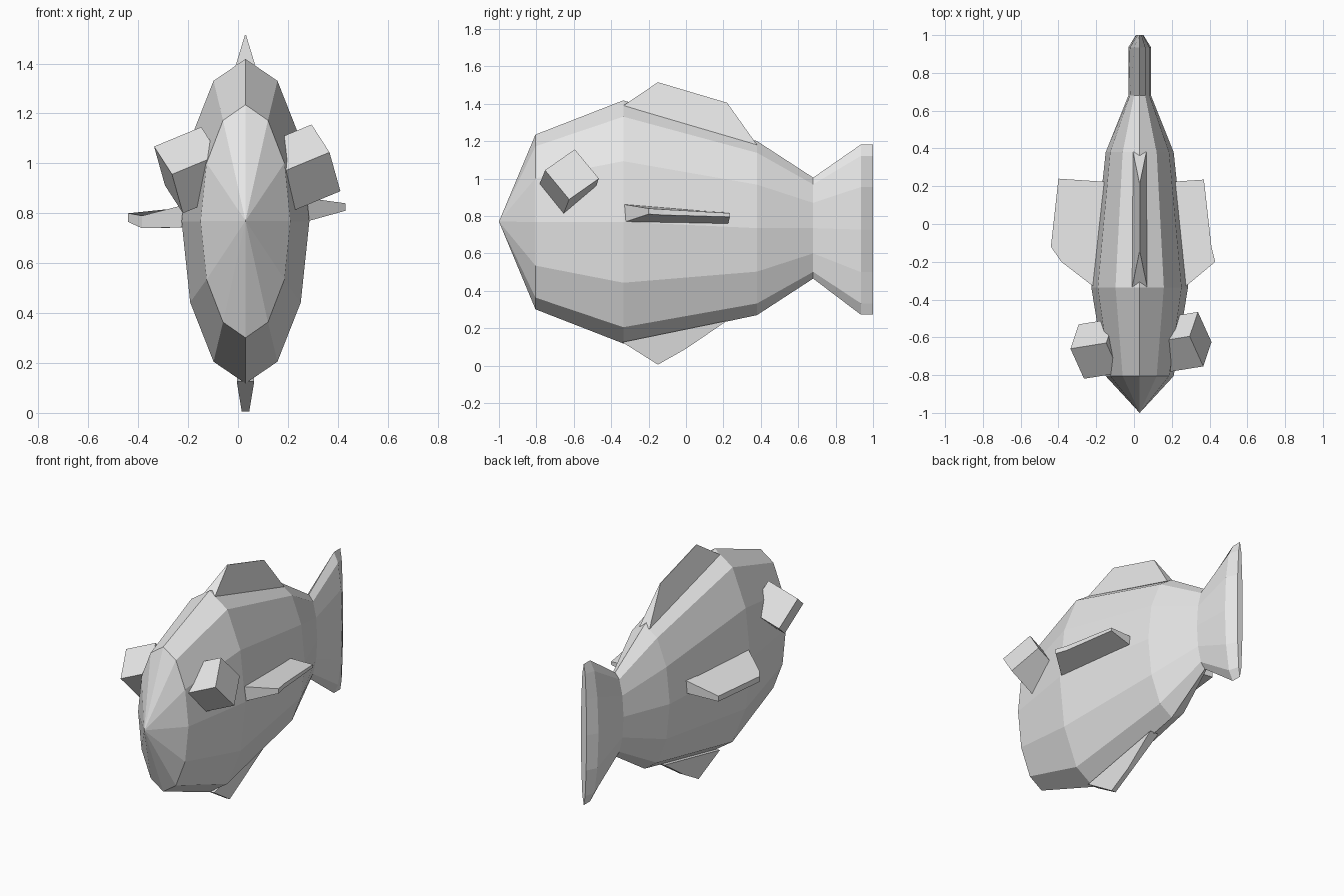
import bpy, bmesh, math
from mathutils import Vector, Matrix

old = bpy.data.objects.get("Cube")
if old:
    bpy.data.objects.remove(old, do_unlink=True)

grey = bpy.data.materials.new("plain_grey")
grey.use_nodes = True
GREY = (0.8, 0.8, 0.8, 1)
grey.diffuse_color = GREY
grey.node_tree.nodes["Principled BSDF"].inputs["Base Color"].default_value = GREY

MID = 0.03  # x of the body's centre plane


def finish(name, bm):
    bmesh.ops.recalc_face_normals(bm, faces=bm.faces)
    mesh = bpy.data.meshes.new(name)
    bm.to_mesh(mesh)
    bm.free()
    mesh.materials.append(grey)
    ob = bpy.data.objects.new(name, mesh)
    bpy.context.collection.objects.link(ob)
    return ob


def bridge(bm, a, b):
    n = len(a)
    for i in range(n):
        j = (i + 1) % n
        bm.faces.new((a[i], a[j], b[j], b[i]))


def slab(name, side_a, side_b):
    """Solid between two matching outlines."""
    bm = bmesh.new()
    a = [bm.verts.new(p) for p in side_a]
    b = [bm.verts.new(p) for p in side_b]
    bm.faces.new(a)
    bm.faces.new(b)
    bridge(bm, a, b)
    return finish(name, bm)


# Body and tail: twelve-sided oval rings (y, centre z, half width, half height)
RINGS = [(-0.805, 0.768, 0.18, 0.467), (-0.335, 0.768, 0.256, 0.65),
         (0.38, 0.735, 0.18, 0.465), (0.68, 0.735, 0.06, 0.27),
         (0.935, 0.727, 0.06, 0.455), (1.0, 0.727, 0.02, 0.455)]
bm = bmesh.new()
rings = []
for y, zc, w, h in RINGS:
    angles = [math.tau * i / 12 for i in range(12)]
    rings.append([bm.verts.new((MID + w * math.sin(t), y, zc + h * math.cos(t)))
                  for t in angles])
for a, b in zip(rings, rings[1:]):
    bridge(bm, a, b)
nose = bm.verts.new((MID, -1, 0.77))
for i in range(12):
    bm.faces.new((nose, rings[0][i], rings[0][i - 1]))
bm.faces.new(rings[-1])
finish("body", bm)


# Upper and lower fins: outlines of (y, z, half thickness)
def upright_fin(name, outline):
    slab(name, [(MID - t, y, z) for y, z, t in outline],
         [(MID + t, y, z) for y, z, t in outline])


upright_fin("dorsal_fin", [(-0.335, 1.39, 0.04), (-0.15, 1.515, 0.002),
                           (0.22, 1.405, 0.002), (0.38, 1.18, 0.035)])
upright_fin("belly_fin", [(-0.34, 0.125, 0.035), (-0.15, 0.005, 0.015),
                          (0.0, 0.09, 0.015), (0.22, 0.24, 0.03)])

# Side fins: outlines of (x, y, top z, bottom z)
SIDE_FINS = {
    "left_fin": [(0.25, -0.35, 0.865, 0.76), (0.43, -0.2, 0.84, 0.81),
                 (0.41, -0.12, 0.835, 0.805), (0.37, 0.235, 0.815, 0.795),
                 (0.15, 0.22, 0.82, 0.74)],
    "right_fin": [(-0.19, -0.35, 0.84, 0.745), (-0.385, -0.2, 0.79, 0.74),
                  (-0.44, -0.12, 0.80, 0.765), (-0.40, 0.24, 0.80, 0.765),
                  (-0.10, 0.22, 0.835, 0.745)],
}
for name, pts in SIDE_FINS.items():
    slab(name, [(x, y, top) for x, y, top, low in pts],
         [(x, y, low) for x, y, top, low in pts])

# Eyes: two tilted cubes with the same turn
u = Vector((0.044, 0.13, -0.157)).normalized()
w = u.cross(Vector((-0.071, 0.16, 0.109))).normalized()
v = w.cross(u)
turn = Matrix((u, v, w)).transposed().to_4x4()
for name, place in (("left_eye", (0.258, -0.625, 0.983)),
                    ("right_eye", (-0.184, -0.66, 0.973))):
    bm = bmesh.new()
    bmesh.ops.create_cube(bm, size=0.207, matrix=Matrix.Translation(place) @ turn)
    finish(name, bm)
